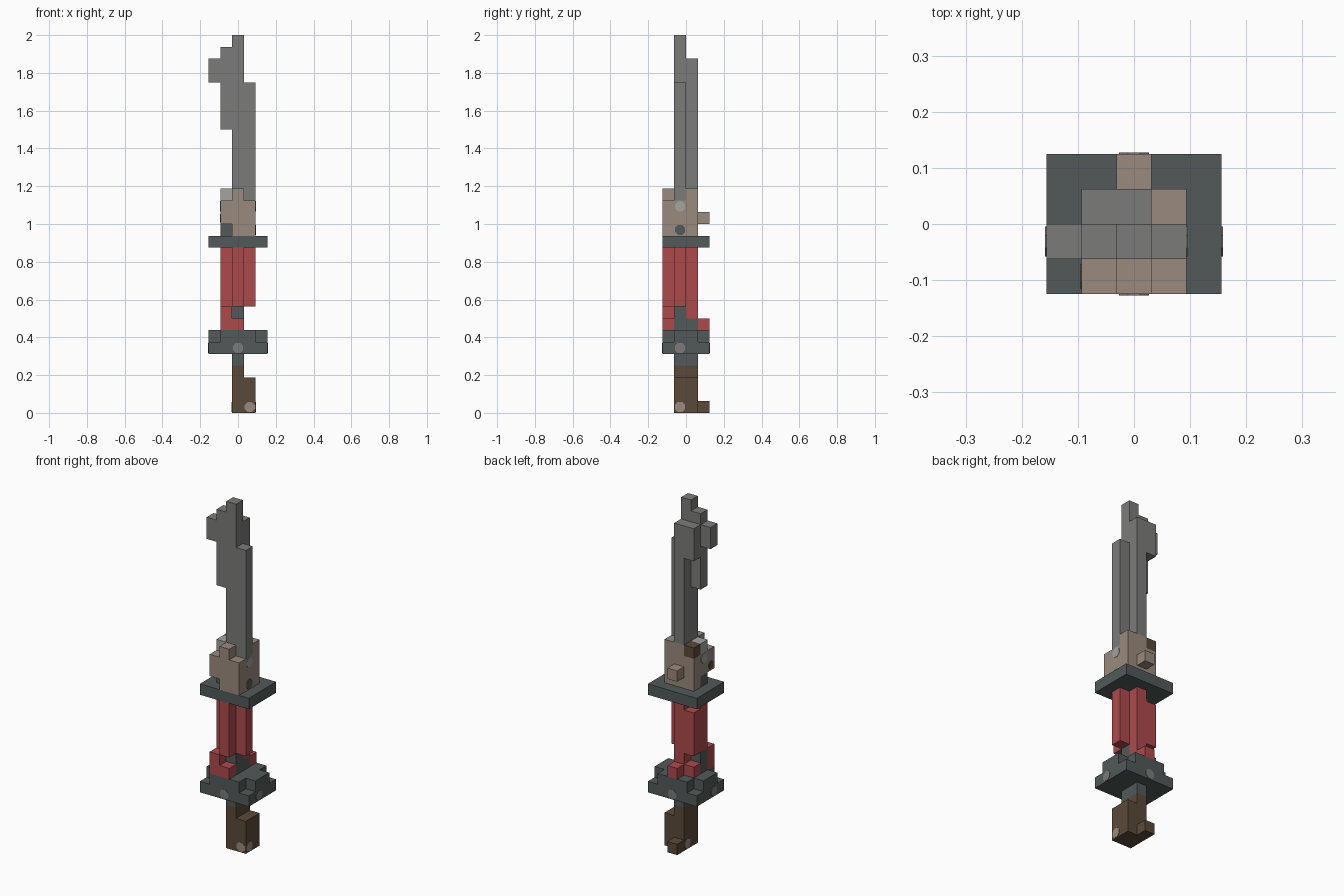
import bpy, bmesh, math
from mathutils import Vector, Matrix

cube = bpy.data.objects.get("Cube")
if cube:
    bpy.data.objects.remove(cube, do_unlink=True)

U = 0.0625                                  # size of one block
ORIGIN = Vector((-2.5 * U, -2 * U, 0))      # corner of the block grid


def make_material(name, rgb):
    lin = [((c / 255 + 0.055) / 1.055) ** 2.4 for c in rgb] + [1.0]
    m = bpy.data.materials.new(name)
    m.diffuse_color = lin
    m.use_nodes = True
    bsdf = m.node_tree.nodes["Principled BSDF"]
    bsdf.inputs["Base Color"].default_value = lin
    bsdf.inputs["Roughness"].default_value = 0.9
    return m


steel = make_material("steel grey", (123, 123, 121))
light = make_material("light grey", (163, 163, 161))
tan = make_material("tan", (154, 139, 126))
dark = make_material("dark slate", (81, 90, 89))
brown = make_material("dark brown", (90, 74, 58))
red = make_material("red", (173, 74, 76))


def finish(name, bm, mat):
    mesh = bpy.data.meshes.new(name)
    bm.to_mesh(mesh)
    bm.free()
    mesh.materials.append(mat)
    obj = bpy.data.objects.new(name, mesh)
    bpy.context.collection.objects.link(obj)
    return obj


def blocks(name, mat, boxes, cut=()):
    """Join boxes (x0, x1, y0, y1, z0, z1 in blocks) into one shell."""
    def cells(items):
        return {(x, y, z) for a, b, c, d, e, f in items
                for x in range(a, b) for y in range(c, d) for z in range(e, f)}
    filled = cells(boxes) - cells(cut)
    bm = bmesh.new()
    for cell in filled:
        for axis in range(3):
            for side in (0, 1):
                near = list(cell)
                near[axis] += 2 * side - 1
                if tuple(near) in filled:
                    continue
                ring = []
                for p, q in ((0, 0), (1, 0), (1, 1), (0, 1)):
                    v = Vector(cell)
                    v[axis] += side
                    v[(axis + 1) % 3] += p
                    v[(axis + 2) % 3] += q
                    ring.append(bm.verts.new(ORIGIN + v * U))
                bm.faces.new(ring if side else ring[::-1])
    bmesh.ops.remove_doubles(bm, verts=bm.verts[:], dist=1e-4)
    bmesh.ops.dissolve_limit(bm, angle_limit=0.01, verts=bm.verts[:], edges=bm.edges[:])
    return finish(name, bm, mat)


def spot(name, mat, cell, normal, radius=0.029):
    """Thin eight-sided plate on one side of a block."""
    n = Vector(normal)
    centre = ORIGIN + (Vector(cell) + Vector((0.5, 0.5, 0.5)) + n * 0.5) * U
    bm = bmesh.new()
    bmesh.ops.create_cone(bm, cap_ends=True, segments=8, radius1=radius,
                          radius2=radius, depth=0.004,
                          matrix=Matrix.Translation(centre)
                          @ n.to_track_quat('Z', 'Y').to_matrix().to_4x4()
                          @ Matrix.Rotation(math.pi / 8, 4, 'Z'))
    return finish(name, bm, mat)


# Handle end and neck
blocks("grip_end", brown, [(2, 3, 1, 3, 0, 4), (3, 4, 1, 3, 0, 3), (2, 3, 3, 4, 0, 1)])
blocks("neck", dark, [(2, 3, 1, 3, 4, 5)])

# Lower guard: full plate with a cornerless step on top
blocks("lower_guard", dark, [(0, 5, 0, 4, 5, 7)],
       cut=[(x, x + 1, y, y + 1, 6, 7) for x in (0, 4) for y in (0, 3)])

# Slate core between the guard and the wrapped grip
blocks("grip_core", dark, [(1, 3, 1, 2, 7, 9), (2, 3, 2, 3, 7, 8)])

# Red grip, cross shaped with broken lower pieces
blocks("red_grip", red, [(1, 4, 1, 2, 9, 14), (2, 3, 0, 2, 9, 14),
                         (2, 3, 2, 3, 8, 14), (1, 2, 2, 3, 9, 13)])
blocks("red_grip_base", red, [(1, 2, 0, 1, 7, 9), (2, 3, 0, 1, 7, 8),
                              (1, 2, 2, 3, 7, 8), (2, 3, 3, 4, 7, 8)])

# Upper guard
blocks("upper_guard", dark, [(0, 5, 0, 4, 14, 15)])

# Tan collar holding the blade
blocks("collar", tan, [(2, 3, 0, 3, 15, 19), (3, 4, 0, 2, 15, 18), (3, 4, 2, 3, 15, 19),
                       (1, 2, 0, 1, 16, 18), (1, 2, 1, 2, 16, 18), (1, 2, 2, 3, 15, 18),
                       (2, 3, 3, 4, 16, 17)])
blocks("collar_core", dark, [(1, 2, 1, 2, 15, 16)])
blocks("collar_light_block", light, [(1, 2, 1, 2, 18, 19)])
blocks("collar_brown_block", brown, [(1, 2, 2, 3, 18, 19)])

# Blade with hooked tip
blocks("blade", steel, [(2, 3, 1, 2, 19, 32), (3, 4, 1, 2, 18, 28), (2, 3, 2, 3, 19, 30),
                        (1, 2, 1, 2, 24, 31), (1, 2, 2, 3, 27, 30), (0, 1, 1, 2, 28, 30)])

# Worn spots
FRONT, BACK, PLUS, MINUS = (0, -1, 0), (0, 1, 0), (1, 0, 0), (-1, 0, 0)
for name, mat, cell, normal in (
        ("grip_spot_front", tan, (3, 1, 0), FRONT),
        ("grip_spot_left", tan, (3, 1, 0), PLUS),
        ("grip_spot_right", tan, (2, 2, 0), MINUS),
        ("guard_spot_front", steel, (2, 0, 5), FRONT),
        ("guard_spot_left", steel, (4, 1, 5), PLUS),
        ("guard_spot_right", steel, (0, 1, 5), MINUS),
        ("guard_spot_back", steel, (2, 3, 5), BACK),
        ("collar_spot_left", light, (3, 1, 17), PLUS),
        ("collar_spot_right", light, (1, 1, 17), MINUS),
        ("collar_spot_low", dark, (3, 1, 15), PLUS)):
    spot(name, mat, cell, normal)
spot("collar_spot_brown", brown, (1, 0, 16), MINUS, 0.024)
